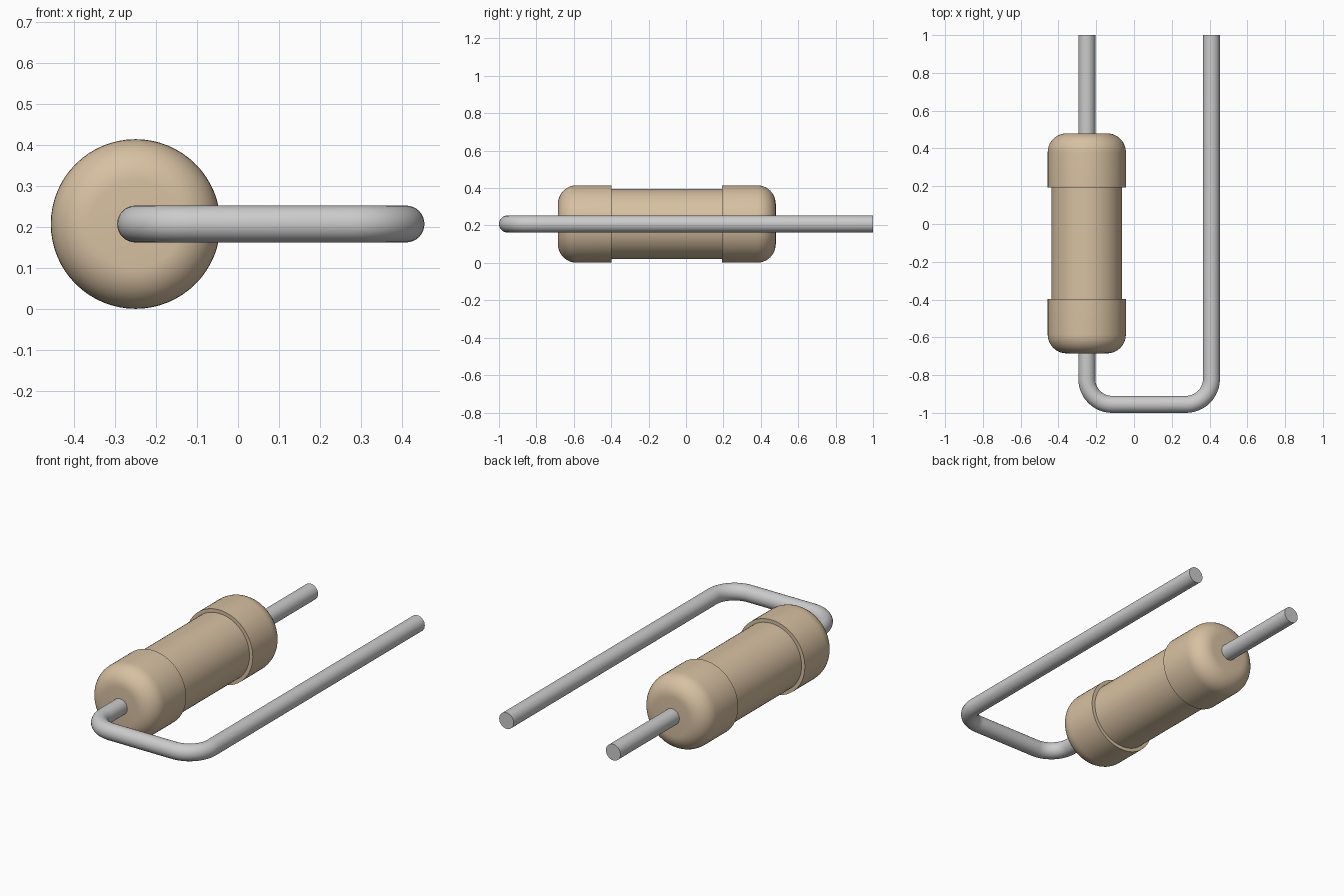
import bpy, bmesh
from math import sin, cos, pi, radians
from mathutils import Vector

if "Cube" in bpy.data.objects:
    bpy.data.objects.remove(bpy.data.objects["Cube"])

X1, X2, Z = -0.25, 0.41, 0.208      # body axis, return lead axis, height
WIRE, CAP, CORE = 0.045, 0.207, 0.187
SEGS = 64

tan = bpy.data.materials.new("tan_coating")
tan.diffuse_color = (0.68, 0.53, 0.36, 1)
tan.use_nodes = True
tan.node_tree.nodes["Principled BSDF"].inputs["Base Color"].default_value = tan.diffuse_color


def loft(name, rings, segs, mat=None):
    """Skin circular rings (x, y, heading angle in the xy plane, radius)."""
    bm = bmesh.new()
    loops = []
    for x, y, a, r in rings:
        side = Vector((sin(a), -cos(a), 0))
        up = Vector((0, 0, 1))
        c = Vector((x, y, Z))
        loops.append([bm.verts.new(c + r * (side * cos(t) + up * sin(t)))
                      for t in (2 * pi * i / segs for i in range(segs))])
    for p, q in zip(loops, loops[1:]):
        for i in range(segs):
            j = (i + 1) % segs
            bm.faces.new((p[i], p[j], q[j], q[i]))
    bm.faces.new(loops[0])
    bm.faces.new(loops[-1])
    bmesh.ops.recalc_face_normals(bm, faces=bm.faces)
    me = bpy.data.meshes.new(name)
    bm.to_mesh(me)
    bm.free()
    ob = bpy.data.objects.new(name, me)
    bpy.context.collection.objects.link(ob)
    if mat:
        me.materials.append(mat)
    bpy.ops.object.select_all(action='DESELECT')
    ob.select_set(True)
    bpy.context.view_layer.objects.active = ob
    bpy.ops.object.shade_smooth_by_angle(angle=radians(30))
    return ob


# Resistor body: narrow core between two rounded end caps
F, Y0, Y1 = 0.10, -0.685, 0.48
arc = [i * pi / 2 / 10 for i in range(11)]
profile = [(Y0 + F - F * cos(t), CAP - F + F * sin(t)) for t in arc]
profile += [(-0.397, CAP), (-0.397, CORE), (0.192, CORE), (0.192, CAP)]
profile += [(Y1 - F + F * cos(t), CAP - F + F * sin(t)) for t in reversed(arc)]
loft("resistor_body", [(X1, y, pi / 2, r) for y, r in profile], SEGS, tan)

# Straight lead out of the back end
loft("straight_lead", [(X1, Y1 - 0.02, pi / 2, WIRE), (X1, 1, pi / 2, WIRE)], 32)

# Bent lead: out of the front end, across, then back alongside the body
B = 0.135
yc = -1 + WIRE + B
path = [(X1, Y0 + 0.02, -pi / 2, WIRE)]
for cx, start in ((X1 + B, pi), (X2 - B, 1.5 * pi)):
    for i in range(13):
        t = start + i * pi / 24
        path.append((cx + B * cos(t), yc + B * sin(t), t + pi / 2, WIRE))
path.append((X2, 1, pi / 2 + 2 * pi, WIRE))
loft("bent_lead", path, 32)
